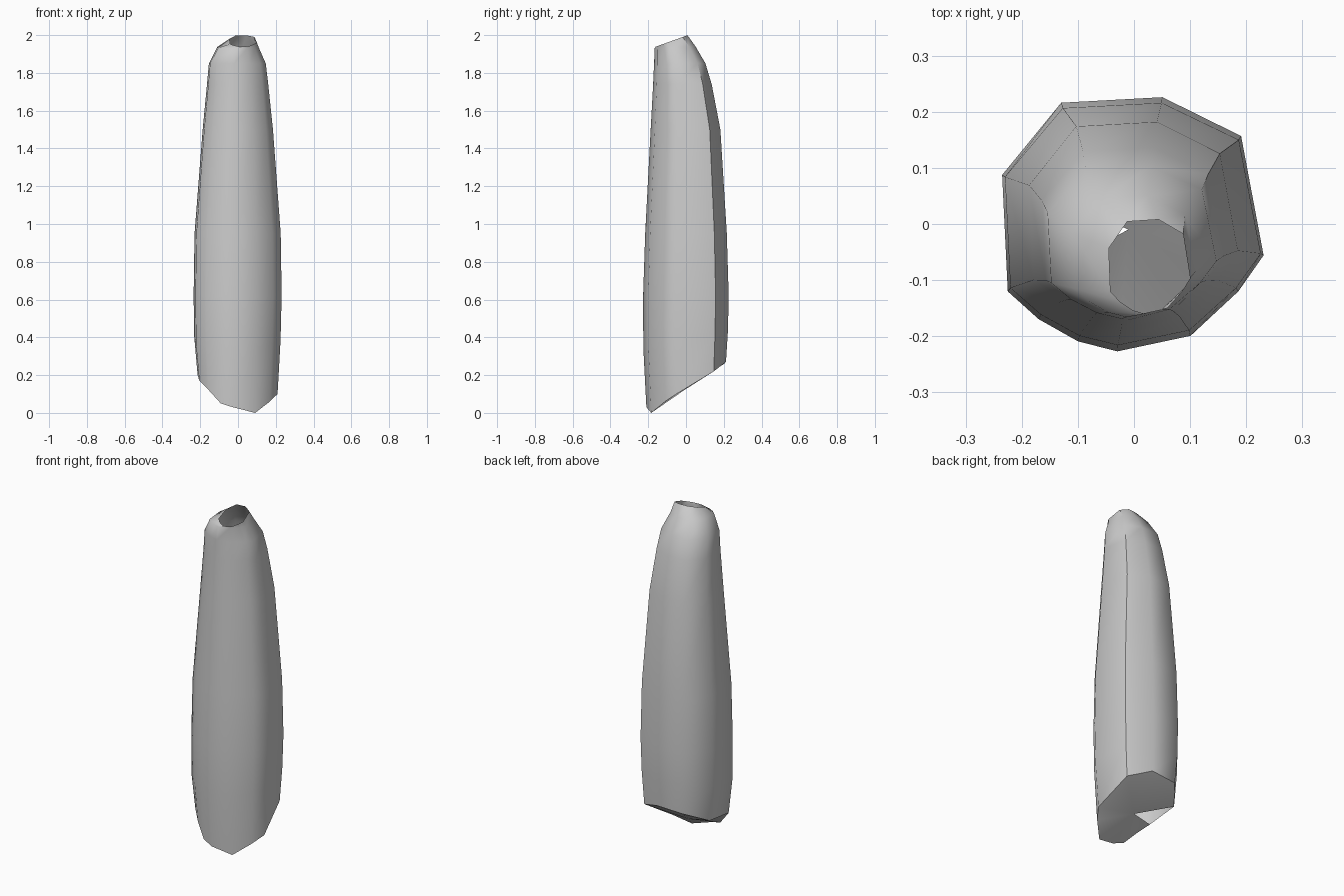
import bpy, bmesh, math

if "Cube" in bpy.data.objects:
    bpy.data.objects.remove(bpy.data.objects["Cube"])

# Irregular eleven-sided cross-section, counter-clockwise from the right
SECTION = [(0.23, -0.055), (0.19, 0.16), (0.05, 0.23), (-0.13, 0.22),
           (-0.235, 0.09), (-0.225, -0.12), (-0.17, -0.17), (-0.10, -0.21),
           (-0.03, -0.228), (0.10, -0.20), (0.185, -0.12)]
N = len(SECTION)

# Slanted foot: height of each corner of the lowest ring
FOOT = [0.10, 0.22, 0.27, 0.26, 0.20, 0.17, 0.12, 0.05, 0.03, 0.0, 0.06]

# Body rings: z, left x, right x, front y, back y, slope of z along y
RINGS = [(0.39, -0.232, 0.225, -0.226, 0.222, 0.2),
         (0.62, -0.235, 0.231, -0.227, 0.226, 0.0),
         (0.95, -0.230, 0.226, -0.216, 0.216, 0.0),
         (1.50, -0.187, 0.185, -0.187, 0.182, 0.0),
         (1.74, -0.164, 0.160, -0.174, 0.136, 0.0),
         (1.85, -0.154, 0.147, -0.169, 0.103, 0.0),
         (1.935, -0.110, 0.110, -0.166, 0.050, 0.05),
         (1.969, -0.045, 0.100, -0.160, 0.008, 0.36)]


def fit(v, lo, hi, a, b):
    return a + (v - lo) / (hi - lo) * (b - a)


bm = bmesh.new()
loops = [[bm.verts.new((x * 0.91, y * 0.92, z)) for (x, y), z in zip(SECTION, FOOT)]]
for z, x0, x1, y0, y1, slope in RINGS:
    ring = []
    for x, y in SECTION:
        px = fit(x, -0.235, 0.23, x0, x1)
        py = fit(y, -0.228, 0.23, y0, y1)
        ring.append(bm.verts.new((px, py, z + slope * (py - (y0 + y1) / 2))))
    loops.append(ring)

# Side walls; the small mouth at the top stays open
for a, b in zip(loops, loops[1:]):
    for i in range(N):
        j = (i + 1) % N
        bm.faces.new((a[i], a[j], b[j], b[i]))

# Slanted underside with a small gap on the left
centre = bm.verts.new((-0.01, -0.01, 0.12))
for i in range(N):
    if i != 4:
        bm.faces.new((loops[0][(i + 1) % N], loops[0][i], centre))

mesh = bpy.data.meshes.new("tapered_shell")
bm.to_mesh(mesh)
bm.free()
shell = bpy.data.objects.new("tapered_shell", mesh)
bpy.context.collection.objects.link(shell)
bpy.context.view_layer.objects.active = shell
shell.select_set(True)
bpy.ops.object.shade_smooth_by_angle(angle=math.radians(50))
